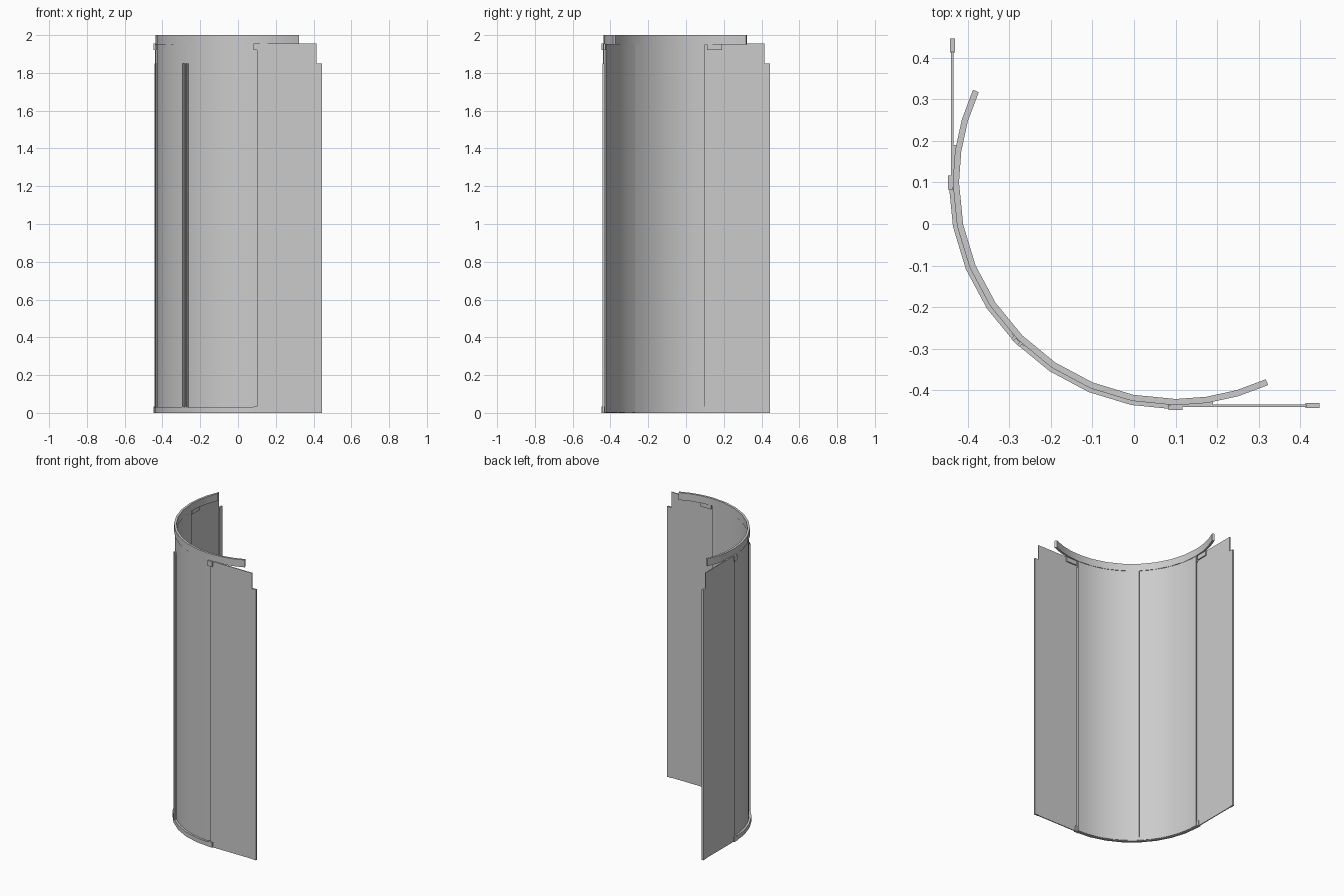
import bpy, bmesh
from math import radians, sin, cos, pi
from mathutils import Matrix

cube = bpy.data.objects.get("Cube")
if cube:
    bpy.data.objects.remove(cube)

# Single flat grey finish
grey = bpy.data.materials.new("light grey")
grey.use_nodes = True
colour = (0.6, 0.6, 0.6, 1)
grey.diffuse_color = colour
grey.node_tree.nodes["Principled BSDF"].inputs["Base Color"].default_value = colour

CENTRE = 0.1   # both coordinates of the arc centre
SWAP = Matrix(((0, 1, 0, 0), (1, 0, 0, 0), (0, 0, 1, 0), (0, 0, 0, 1)))


def finish(name, bm, smooth=False):
    bmesh.ops.recalc_face_normals(bm, faces=bm.faces)
    mesh = bpy.data.meshes.new(name)
    bm.to_mesh(mesh)
    bm.free()
    mesh.materials.append(grey)
    obj = bpy.data.objects.new(name, mesh)
    bpy.context.collection.objects.link(obj)
    if smooth:
        bpy.ops.object.select_all(action='DESELECT')
        obj.select_set(True)
        bpy.context.view_layer.objects.active = obj
        bpy.ops.object.shade_smooth_by_angle(angle=radians(30))
    return obj


def prism(bm, outline, z0, z1):
    """Extrude a plan outline from z0 to z1."""
    face = bm.faces.new([bm.verts.new((x, y, z0)) for x, y in outline])
    top = bmesh.ops.extrude_face_region(bm, geom=[face])["geom"]
    for v in top:
        if isinstance(v, bmesh.types.BMVert):
            v.co.z = z1


def arc(name, r0, r1, z0, z1, angles):
    """Curved strip following the quarter circle."""
    def ring(r, order):
        return [(CENTRE + r * cos(radians(a)), CENTRE + r * sin(radians(a))) for a in order]
    bm = bmesh.new()
    prism(bm, ring(r1, angles) + ring(r0, angles[::-1]), z0, z1)
    return finish(name, bm, True)


def steps(a, b, n):
    return [a + (b - a) * i / n for i in range(n + 1)]


def box_pair(name, x0, x1, y0, y1, z0, z1):
    """Box on the left wing and its copy, swapped across the diagonal."""
    for side in ("left", "right"):
        bm = bmesh.new()
        prism(bm, [(x0, y0), (x1, y0), (x1, y1), (x0, y1)], z0, z1)
        if side == "right":
            bmesh.ops.transform(bm, matrix=SWAP, verts=bm.verts)
        finish(f"{side}_{name}", bm)


# Top rail runs past the doors at both ends
quarter = steps(180, 270, 8)
arc("top_rail", 0.521, 0.536, 1.95, 2.0,
    steps(155.4, 180, 3)[:-1] + quarter + steps(270, 294.6, 3)[1:])
arc("bottom_rail", 0.529, 0.546, 0, 0.03, quarter)

# Two curved sliding doors meeting on the diagonal
arc("right_door", 0.523, 0.531, 0.003, 1.98, steps(180, 224.9, 8))
arc("left_door", 0.523, 0.531, 0.003, 1.98, steps(225.1, 270, 8))

# Upright seal strips where the doors meet
for name, a in (("right_seal", 223.9), ("left_seal", 226.1)):
    arc(name, 0.531, 0.546, 0.03, 1.85, [a - 0.4, a + 0.4])
arc("centre_seal", 0.531, 0.537, 0.03, 1.85, [222.9, 225, 227.1])

# Flat fixed panels, wall profiles and brackets
box_pair("panel", 0.1, 0.19, -0.44, -0.434, 0, 1.92)
box_pair("panel_outer", 0.19, 0.415, -0.44, -0.434, 0, 1.955)
box_pair("wall_profile", 0.413, 0.446, -0.443, -0.431, 0, 1.85)
box_pair("rail_bracket", 0.11, 0.19, -0.44, -0.426, 1.92, 1.955)
box_pair("bracket_plate", 0.083, 0.117, -0.447, -0.436, 1.92, 1.955)
box_pair("sill_end", 0.083, 0.117, -0.447, -0.428, 0, 0.035)
